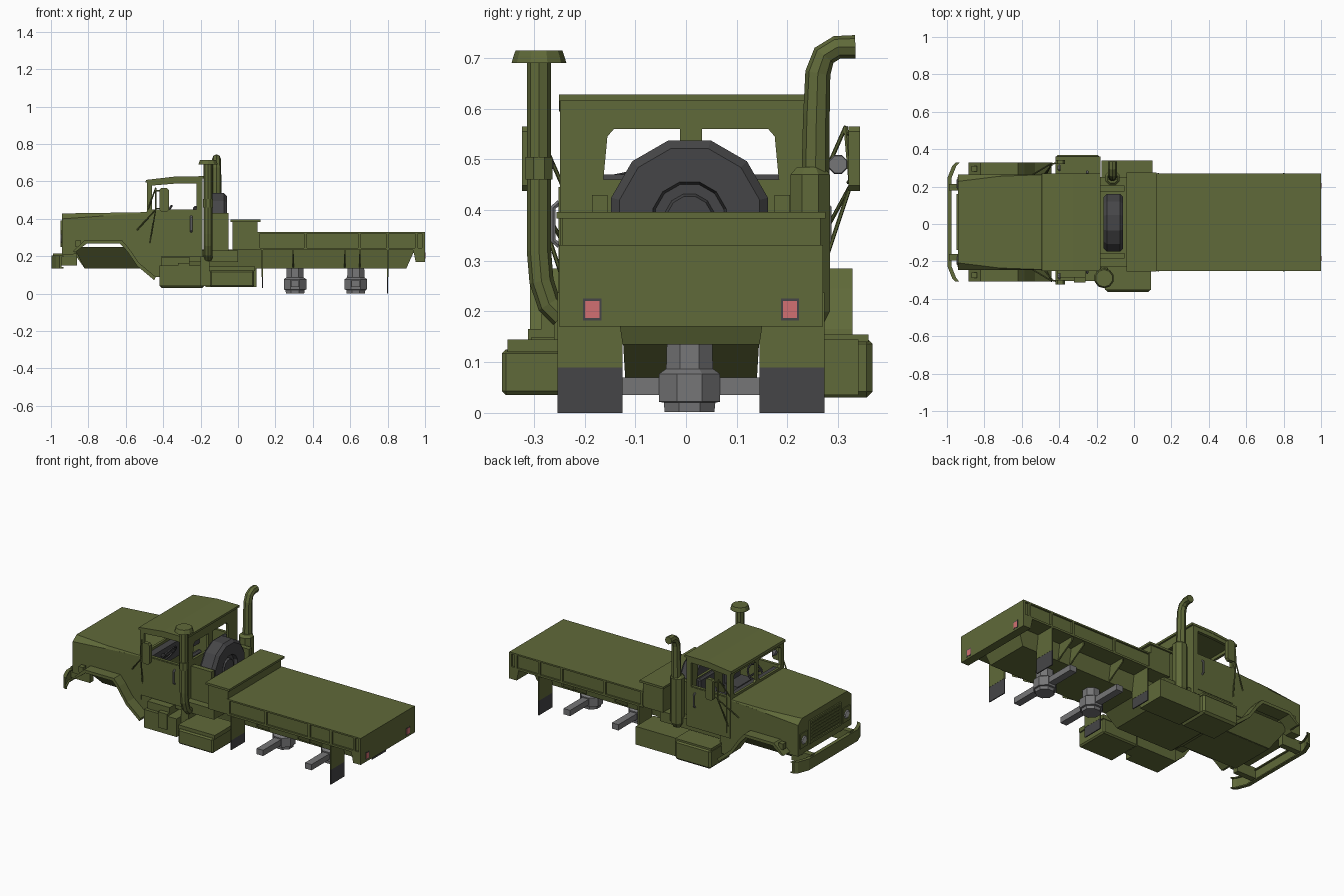
import bpy, bmesh, math
from mathutils import Matrix, Vector

if "Cube" in bpy.data.objects:
    bpy.data.objects.remove(bpy.data.objects["Cube"])

C = 0.01  # truck centre line in y


def material(name, rgb):
    m = bpy.data.materials.new(name)
    m.diffuse_color = (*rgb, 1)
    m.use_nodes = True
    m.node_tree.nodes["Principled BSDF"].inputs["Base Color"].default_value = m.diffuse_color
    return m


OLIVE = material("olive", (0.117, 0.143, 0.041))
DARK = material("dark_rubber", (0.06, 0.06, 0.063))
STEEL = material("steel", (0.18, 0.18, 0.185))
RED = material("lamp_red", (0.65, 0.16, 0.17))
LAMP = material("lamp_grey", (0.45, 0.45, 0.45))


def finish(name, bm, mat):
    bmesh.ops.remove_doubles(bm, verts=bm.verts, dist=1e-5)
    bmesh.ops.recalc_face_normals(bm, faces=bm.faces)
    for f in bm.faces:
        f.smooth = False
    me = bpy.data.meshes.new(name)
    bm.to_mesh(me)
    bm.free()
    me.materials.clear()
    me.materials.append(mat)
    ob = bpy.data.objects.new(name, me)
    bpy.context.collection.objects.link(ob)
    return ob


def box(name, x, y, z, mat=OLIVE, bevel=0):
    bm = bmesh.new()
    bmesh.ops.create_cube(bm, size=1)
    for v in bm.verts:
        v.co = [(r[0] + r[1]) / 2 + c * (r[1] - r[0]) for r, c in zip((x, y, z), v.co)]
    if bevel:
        bmesh.ops.bevel(bm, geom=bm.edges[:], offset=bevel, segments=1, affect='EDGES')
    return finish(name, bm, mat)


def loft(name, rings, mat=OLIVE):
    """Skin equal-length rings of points and close both ends."""
    bm = bmesh.new()
    rs = [[bm.verts.new(p) for p in r] for r in rings]
    n = len(rs[0])
    for a, b in zip(rs, rs[1:]):
        for i in range(n):
            bm.faces.new((a[i], a[(i + 1) % n], b[(i + 1) % n], b[i]))
    bm.faces.new(rs[0])
    bm.faces.new(rs[-1])
    return finish(name, bm, mat)


def rect(x0, x1, h, z):
    return [(x0, C - h, z), (x1, C - h, z), (x1, C + h, z), (x0, C + h, z)]


def lathe(name, centre, axis, profile, n, mat=OLIVE):
    """Profile of (offset along axis, radius) turned about axis."""
    q = Vector((0, 0, 1)).rotation_difference(Vector(axis))
    rings = [[Vector(centre) + q @ Vector((r * math.cos(t), r * math.sin(t), h))
              for t in [2 * math.pi * (i + .5) / n for i in range(n)]] for h, r in profile]
    return loft(name, rings, mat)


def from_curve(name, cu, mat, matrix=Matrix()):
    ob = bpy.data.objects.new(name + "_curve", cu)
    bpy.context.collection.objects.link(ob)
    dg = bpy.context.evaluated_depsgraph_get()
    me = bpy.data.meshes.new_from_object(ob.evaluated_get(dg))
    bpy.data.objects.remove(ob)
    bm = bmesh.new()
    bm.from_mesh(me)
    for f in bm.faces:
        f.material_index = 0
    bmesh.ops.transform(bm, matrix=matrix, verts=bm.verts)
    return finish(name, bm, mat)


def plate(name, loops, axis, a, b, mat=OLIVE):
    """Outline with optional holes, extruded from a to b along axis."""
    cu = bpy.data.curves.new(name, 'CURVE')
    cu.dimensions, cu.fill_mode, cu.extrude = '2D', 'BOTH', abs(b - a) / 2
    for pts in loops:
        s = cu.splines.new('POLY')
        s.points.add(len(pts) - 1)
        for p, q in zip(s.points, pts):
            p.co = (q[0], q[1], 0, 1)
        s.use_cyclic_u = True
    m = (a + b) / 2
    mats = {'x': ((0, 0, 1, m), (1, 0, 0, 0), (0, 1, 0, 0), (0, 0, 0, 1)),
            'y': ((1, 0, 0, 0), (0, 0, -1, m), (0, 1, 0, 0), (0, 0, 0, 1)),
            'z': ((1, 0, 0, 0), (0, 1, 0, 0), (0, 0, 1, m), (0, 0, 0, 1))}
    return from_curve(name, cu, mat, Matrix(mats[axis]))


def pipe(name, pts, r, mat=OLIVE, res=2, radii=None):
    cu = bpy.data.curves.new(name, 'CURVE')
    cu.dimensions, cu.bevel_depth, cu.bevel_resolution, cu.use_fill_caps = '3D', r, res, True
    s = cu.splines.new('POLY')
    s.points.add(len(pts) - 1)
    for i, (p, q) in enumerate(zip(s.points, pts)):
        p.co = (*q, 1)
        p.radius = radii[i] if radii else 1
    return from_curve(name, cu, mat)


def window(u0, u1, v0, v1, c=0.012):
    return [(u0 + c, v0), (u1 - c, v0), (u1, v0 + c), (u1, v1 - c),
            (u1 - c, v1), (u0 + c, v1), (u0, v1 - c), (u0, v0 + c)]


def side(s, a, b):
    return tuple(sorted((C + s * a, C + s * b)))


# Under-body hull and gearbox keel
loft("chassis_hull", [rect(-0.89, 0.945, 0.15, 0.235), rect(-0.82, 0.90, 0.135, 0.135)])
loft("front_hull", [rect(-0.88, -0.42, 0.24, 0.25), rect(-0.82, -0.42, 0.14, 0.136)])
loft("gearbox", [rect(-0.45, 0.1, 0.134, 0.137), rect(-0.36, 0.02, 0.13, 0.07)])

# Flat bed with ribs, rear apron and bulkhead box
box("bed", (0.10, 1.0), (C - 0.25, C + 0.25), (0.235, 0.33))
plate("bed_rear_apron", [[(0.935, 0.24), (0.95, 0.17), (1, 0.17), (1, 0.24)]], 'y', C - 0.26, C + 0.26)
box("bed_top", (0.10, 1.0), (C - 0.26, C + 0.26), (0.322, 0.331))
box("bed_bottom_rail", (0.10, 1.0), (C - 0.26, C + 0.26), (0.233, 0.245))
box("bed_rear_panel", (0.985, 1.0), (C - 0.26, C + 0.26), (0.172, 0.331))
box("bulkhead_box", (-0.03, 0.105), (C - 0.255, C + 0.255), (0.235, 0.388))
box("bulkhead_lid", (-0.04, 0.12), (C - 0.265, C + 0.265), (0.383, 0.396))
for x in (0.11, 0.36, 0.65, 0.80, 0.955):
    box("bed_rib", (x - 0.008, x + 0.008), (C - 0.26, C + 0.26), (0.235, 0.33))

# Cab: sides with windows, rear and front panes, roof, floor
for s in (-1, 1):
    plate("cab_side", [[(-0.485, 0.2), (-0.19, 0.2), (-0.19, 0.622), (-0.33, 0.62), (-0.485, 0.605)],
                       [(-0.46, 0.45), (-0.222, 0.45), (-0.222, 0.59), (-0.34, 0.588), (-0.46, 0.578)]],
          'y', *side(s, 0.24, 0.258))
    plate("door", [[(-0.463, 0.23), (-0.222, 0.23), (-0.222, 0.445), (-0.463, 0.445)]],
          'y', *side(s, 0.255, 0.261))
    y = C + s * 0.26
    pipe("door_handle", [(-0.25, y, 0.33), (-0.25, y + s * .012, 0.34), (-0.25, y + s * .012, 0.405),
                         (-0.25, y, 0.415)], 0.006, STEEL, 1)
    box("seat", (-0.32, -0.23), side(s, 0.05, 0.2), (0.23, 0.35), DARK)
    box("seat_back", (-0.24, -0.21), side(s, 0.05, 0.2), (0.33, 0.47), DARK, 0.01)
outer = [(C - 0.258, 0.2), (C + 0.258, 0.2), (C + 0.258, 0.622), (C - 0.258, 0.622)]
panes = [[(C + s * 0.022, 0.46), (C + s * 0.173, 0.46), (C + s * 0.165, 0.545), (C + s * 0.152, 0.56),
          (C + s * 0.022, 0.56)] for s in (-1, 1)]
plate("cab_rear", [outer] + panes, 'x', -0.205, -0.19)
plate("windshield_frame", [[(u, max(0.38, min(v, 0.605))) for u, v in outer],
                           window(C - 0.225, C - 0.012, 0.45, 0.578),
                           window(C + 0.012, C + 0.225, 0.45, 0.578)], 'x', -0.487, -0.472)
plate("cab_roof", [[(-0.495, 0.594), (-0.33, 0.612), (-0.18, 0.615), (-0.18, 0.628), (-0.33, 0.627),
                    (-0.492, 0.608)]], 'y', C - 0.26, C + 0.26)
box("cab_floor", (-0.48, -0.19), (C - 0.25, C + 0.25), (0.2, 0.23))
box("dashboard", (-0.475, -0.43), (C - 0.235, C + 0.235), (0.34, 0.435), DARK)
ring = [Vector((-0.385 + 0.03 * math.sin(a), -0.115 + 0.058 * math.cos(a), 0.425 + 0.045 * math.sin(a)))
        for a in [math.pi * i / 6 for i in range(13)]]
pipe("steering_wheel", ring, 0.006, DARK, 1)
pipe("steering_spoke", [ring[0], ring[6]], 0.006, DARK, 1)
pipe("steering_column", [(-0.385, -0.115, 0.425), (-0.45, -0.115, 0.39)], 0.01, DARK, 1)

# Hood with arched lower edge and a top whose side chamfers fade to the rear
plate("hood_body", [[(-0.94, 0.21), (-0.88, 0.21), (-0.82, 0.275), (-0.62, 0.275), (-0.53, 0.17),
                     (-0.48, 0.17), (-0.48, 0.43), (-0.60, 0.424), (-0.94, 0.40)]], 'y', C - 0.255, C + 0.255)
loft("hood_top", [[(x, C - 0.255, lo), (x, C - w, hi), (x, C + w, hi), (x, C + 0.255, lo)]
                  for x, lo, w, hi in ((-0.94, 0.40, 0.218, 0.429), (-0.72, 0.415, 0.245, 0.432),
                                       (-0.48, 0.43, 0.254, 0.436))])

# Grille with slats, and headlights
g = 0.15
plate("grille_frame", [[(C - g, 0.25), (C + g, 0.25), (C + g, 0.39), (C - g, 0.39)],
                       [(C - g + .015, 0.262), (C + g - .015, 0.262), (C + g - .015, 0.378), (C - g + .015, 0.378)]],
      'x', -0.948, -0.938)
for i in range(6):
    z = 0.272 + i * 0.019
    box("grille_slat", (-0.946, -0.938), (C - 0.137, C + 0.137), (z, z + 0.008))
for s in (-1, 1):
    box("headlight_bezel", (-0.945, -0.935), side(s, 0.17, 0.24), (0.25, 0.34))
    lathe("headlight", (-0.943, C + s * 0.205, 0.295), (-1, 0, 0), [(0, 0.028), (0.006, 0.02)], 10, LAMP)

# Front bumper with swept ends and brackets
half = [(-0.955, 0.318), (-0.972, 0.30), (-0.998, 0.235)]
front = [(x, C + y) for x, y in half] + [(x, C - y) for x, y in reversed(half)]
plate("bumper", [front + [(x + 0.012, y) for x, y in reversed(front)]], 'z', 0.135, 0.203)
for z in (0.135, 0.197):
    plate("bumper_flange", [front + [(x + 0.022, y) for x, y in reversed(front)]], 'z', z, z + 0.007)
for s in (-1, 1):
    box("bumper_bracket", (-0.99, -0.86), side(s, 0.17, 0.205), (0.15, 0.215))

# Front fenders following the wheel arch, with a filler panel behind
arch = [(-0.885, 0.225), (-0.82, 0.285), (-0.62, 0.285), (-0.585, 0.245), (-0.53, 0.165), (-0.44, 0.09)]
strip = arch + [(x - 0.008, z - 0.018) for x, z in reversed(arch[3:])] + [(-0.63, 0.267), (-0.81, 0.267), (-0.87, 0.222)]
for s in (-1, 1):
    plate("fender", [strip], 'y', *side(s, 0.235, 0.318))
    plate("fender_rear_panel", [[(-0.58, 0.235), (-0.53, 0.16), (-0.44, 0.09), (-0.41, 0.09), (-0.41, 0.235)]],
          'y', *side(s, 0.235, 0.25))
    box("marker_lamp", (-0.87, -0.84), side(s, 0.27, 0.30), (0.25, 0.285))

# Step boxes and tanks on both sides
box("battery_box", (-0.42, -0.2), (-0.305, -0.15), (0.04, 0.15))
box("battery_box_top", (-0.41, -0.26), (-0.285, -0.15), (0.15, 0.195))
box("battery_step", (-0.32, -0.26), (-0.312, -0.28), (0.07, 0.165))
box("left_tool_box", (-0.15, 0.085), (-0.363, -0.15), (0.035, 0.125), OLIVE, 0.008)
box("left_tool_box_lid", (-0.155, 0.09), (-0.352, -0.15), (0.12, 0.145))
box("left_step_link", (-0.2, -0.15), (-0.26, -0.15), (0.04, 0.2))
box("right_fuel_tank", (-0.42, -0.18), (0.17, 0.368), (0.03, 0.148), OLIVE, 0.012)
box("right_tank_lid", (-0.42, -0.18), (0.17, 0.36), (0.14, 0.155))
box("right_rear_box", (-0.175, 0.1), (0.17, 0.34), (0.035, 0.145))
box("side_frame", (-0.46, 0.0), (C - 0.24, C + 0.24), (0.17, 0.232))

# Air intake stack with cap
x = -0.16
pipe("intake_stack", [(x, -0.245, 0.19), (x, -0.27, 0.215), (x, -0.285, 0.26), (x, -0.29, 0.32), (x, -0.29, 0.70)], 0.024)
lathe("intake_collar", (x, -0.29, 0.46), (0, 0, 1), [(0, 0.029), (0.045, 0.029)], 8)
lathe("intake_cap", (x, -0.29, 0.69), (0, 0, 1), [(0, 0.054), (0.014, 0.05), (0.025, 0.046)], 10)

# Exhaust with muffler and curved tip
x = -0.115
pipe("exhaust_pipe", [(x, 0.255, 0.45), (x, 0.257, 0.58), (x, 0.26, 0.67), (x, 0.272, 0.705), (x, 0.298, 0.721),
                      (x, 0.334, 0.722)], 0.025, radii=[1.1, 1.05, 1, .95, .92, .92])
lathe("muffler", (x, 0.245, 0.17), (0, 0, 1), [(0, 0.025), (0.03, 0.042), (0.30, 0.042), (0.315, 0.028)], 8)

# Spare wheel in its carrier
lathe("spare_tyre", (-0.11, C - 0.003, 0.383), (1, 0, 0),
      [(-0.052, 0.08), (-0.052, 0.143), (-0.035, 0.16), (0.035, 0.16), (0.052, 0.143), (0.052, 0.075),
       (0.03, 0.07), (0.03, 0.05), (0.045, 0.045)], 12, DARK)
for s in (-1, 1):
    box("spare_carrier_side", (-0.185, -0.05), side(s, 0.165, 0.195), (0.2, 0.43))
box("spare_carrier_floor", (-0.185, -0.04), (C - 0.19, C + 0.19), (0.2, 0.225))

# Side mirrors and their rods
for s in (-1, 1):
    plate("mirror", [window(-0.42, -0.37, 0.438, 0.565, 0.01)], 'y', *side(s, 0.31, 0.333))
    lathe("round_mirror", (-0.41, C + s * 0.29, 0.49), (1, 0, 0), [(0, 0.012), (0.012, 0.02), (0.016, 0.018)], 8, STEEL)
    arm = (-0.44, C + s * 0.315, 0.45)
    top = (-0.44, C + s * 0.305, 0.565)
    pipe("mirror_post", [arm, top], 0.005, OLIVE, 1)
    for end, start in (((-0.54, C + s * 0.255, 0.34), arm), ((-0.47, C + s * 0.255, 0.27), arm),
                       ((-0.485, C + s * 0.25, 0.44), top)):
        pipe("mirror_rod", [end, start], 0.004, OLIVE, 1)
    for z in (0.455, 0.55):
        pipe("mirror_bracket", [(-0.44, C + s * 0.31, z), (-0.40, C + s * 0.32, z)], 0.004, OLIVE, 1)

# Rear axles with differential housings
for x in (0.305, 0.63):
    lathe("differential", (x, C - 0.003, 0.002), (0, 0, 1),
          [(0, 0.053), (0.018, 0.055), (0.020, 0.065), (0.075, 0.065), (0.085, 0.05), (0.15, 0.048)], 8, STEEL)
    box("axle_beam", (x - 0.022, x + 0.022), (C - 0.235, C + 0.235), (0.035, 0.07), STEEL)

# Mudflaps, under-bed gussets and tail lamps
for s in (-1, 1):
    for x, low in ((0.13, 0.03), (0.80, 0.0)):
        box("mudflap_bracket", (x - 0.004, x + 0.004), side(s, 0.135, 0.263), (0.09, 0.237))
        box("mudflap", (x - 0.003, x + 0.003), side(s, 0.135, 0.263), (low, 0.09), DARK)
    for x in (0.295, 0.57, 0.65):
        plate("gusset", [[(C + s * 0.135, 0.14), (C + s * 0.25, 0.21), (C + s * 0.25, 0.24), (C + s * 0.135, 0.24)]],
              'x', x - 0.004, x + 0.004)
    box("tail_lamp_frame", (0.99, 1.001), side(s, 0.177, 0.213), (0.182, 0.226), DARK)
    box("tail_lamp", (0.99, 1.002), side(s, 0.181, 0.209), (0.187, 0.221), RED)
